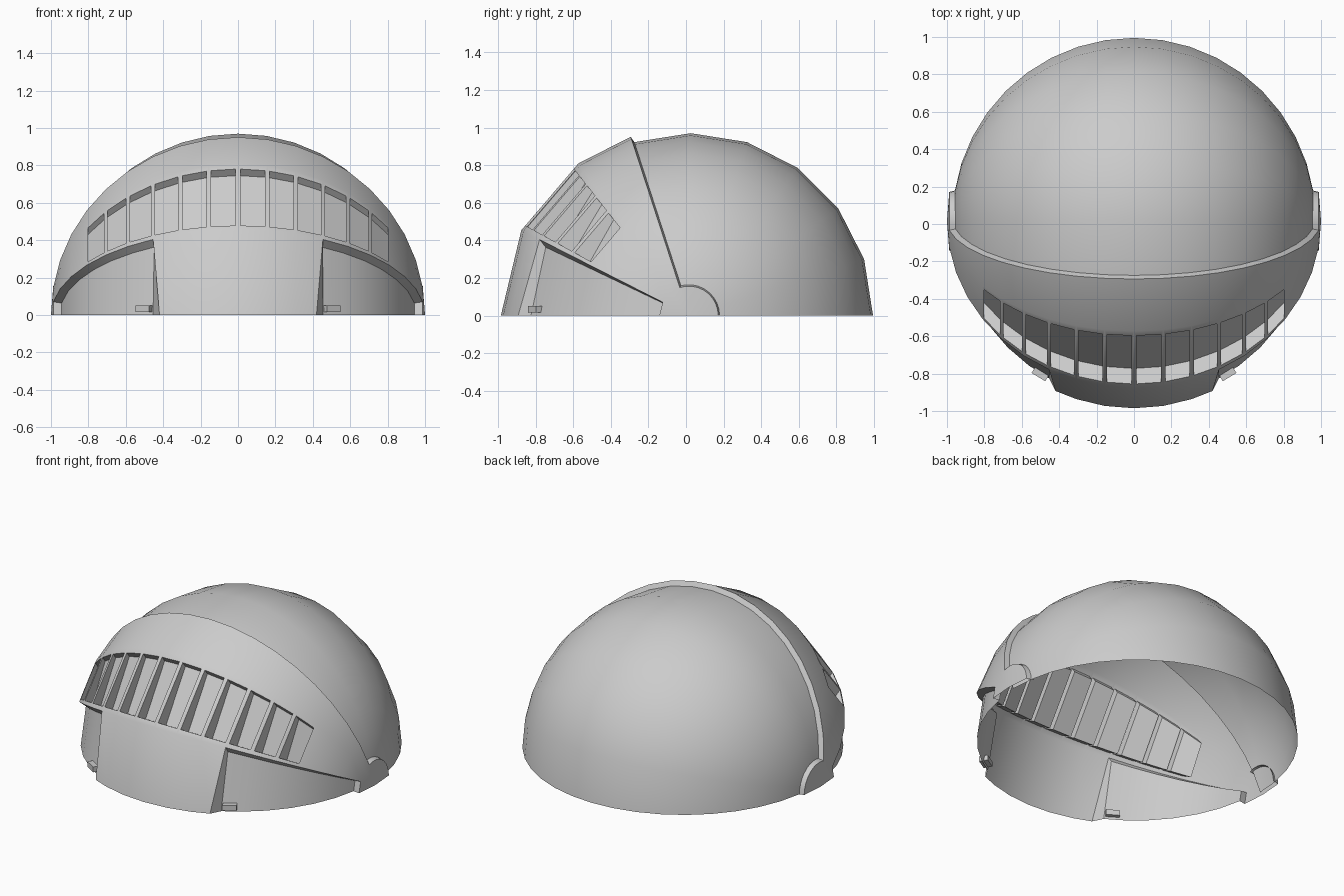
import bpy, bmesh
from math import sin, cos, radians
from mathutils import Vector

if "Cube" in bpy.data.objects:
    bpy.data.objects.remove(bpy.data.objects["Cube"])

CY = 0.015                       # y centre of the front shell
S = 9                            # latitude step in degrees


def pt(phi, theta, r=1.0, cy=CY):
    """Point on a sphere whose poles lie on the x axis."""
    p, t = radians(phi), radians(theta)
    return Vector((r * sin(p), cy + r * cos(p) * cos(t), r * cos(p) * sin(t)))


def finish(name, faces):
    bm = bmesh.new()
    for f in faces:
        bm.faces.new([bm.verts.new(v) for v in f])
    bmesh.ops.remove_doubles(bm, verts=bm.verts, dist=0.0005)
    bmesh.ops.recalc_face_normals(bm, faces=bm.faces)
    # make sure the sheet faces outward
    if sum(f.normal.dot(f.calc_center_median()) * f.calc_area() for f in bm.faces) < 0:
        bmesh.ops.reverse_faces(bm, faces=bm.faces)
    me = bpy.data.meshes.new(name)
    bm.to_mesh(me)
    bm.free()
    ob = bpy.data.objects.new(name, me)
    bpy.context.collection.objects.link(ob)
    bpy.context.view_layer.objects.active = ob
    ob.select_set(True)
    bpy.ops.object.shade_smooth_by_angle(angle=radians(30))
    ob.select_set(False)
    return ob


def quad(a, b, c, d):
    """Quad, or a triangle where two corners meet at a pole."""
    out = []
    for v in (a, b, c, d):
        if all((v - o).length > 0.0005 for o in out):
            out.append(v)
    return [out]


def sink(v, depth):
    """Push a point inward towards the x axis."""
    d = Vector((0, v.y - CY, v.z)).normalized()
    return v - d * depth


def mirrored(faces):
    return faces + [[Vector((-v.x, v.y, v.z)) for v in reversed(f)] for f in faces]


# back dome
DY, DR = 0.025, 0.97
dome = []
for i in range(-10, 10):
    for t in range(0, 108, 18):
        dome += quad(pt(i*S, t, DR, DY), pt(i*S+S, t, DR, DY),
                     pt(i*S+S, t+18, DR, DY), pt(i*S, t+18, DR, DY))
finish("back_dome", dome)

# front shell (right half, mirrored)
shell = []
for i in range(10):
    a, b = i * S, i * S + S
    # brow band and its bevelled rear rim
    shell += quad(pt(a, 108), pt(b, 108), pt(b, 126), pt(a, 126))
    if i < 9:
        shell += quad(pt(a, 108), pt(b, 108), pt(b, 108, DR, DY), pt(a, 108, DR, DY))
    # window band
    o = [pt(a, 126), pt(b, 126), pt(b, 153), pt(a, 153)]
    if i < 6:
        n = [pt(a+.7, 126).lerp(pt(a+.7, 153), .08), pt(b-.7, 126).lerp(pt(b-.7, 153), .08),
             pt(b-.7, 126).lerp(pt(b-.7, 153), .93), pt(a+.7, 126).lerp(pt(a+.7, 153), .93)]
        p = [sink(v, d) for v, d in zip(n, (.045, .045, .095, .095))]
        for k in range(4):
            m = (k + 1) % 4
            shell += quad(o[k], o[m], n[m], n[k])      # frame
            shell += quad(n[k], n[m], p[m], p[k])      # reveal
        shell += quad(*p)                              # pane
    else:
        shell += quad(*o)
    # lower band: plain in the middle and at the tip, recessed cheek between
    if i < 3 or i == 9:
        bb = 24.8 if i == 2 else b
        shell += quad(pt(a, 153), pt(b, 153), pt(bb, 180), pt(a, 180))
    else:
        R = .955
        a1, a2 = (28, 28.4) if i == 3 else (a, a)
        ct, cb, dt, db = pt(a1, 154.5, R), pt(a2, 180, R), pt(b, 154.5, R), pt(b, 180, R)
        shell += quad(ct, dt, db, cb)
        shell += quad(pt(a, 153), pt(b, 153), dt, ct)
        if i == 3:
            shell += quad(pt(a, 153), ct, cb, pt(24.8, 180))
        if i == 8:
            shell += quad(pt(b, 153), pt(b, 180), db, dt)
# hinge boss: polar cap carried round behind the shell, with a sloped wall
for k in range(9):
    t0, t1 = k * 12, k * 12 + 12
    e0, e1 = pt(81, t0), pt(81, t1)
    w = [Vector((.94, CY + .168 * cos(radians(t)), .168 * sin(radians(t)))) for t in (t0, t1)]
    shell += quad(e0, e1, pt(90, t1), pt(90, t0))
    shell += quad(e0, e1, w[1], w[0])
finish("front_shell", mirrored(shell))

# small cheek blocks
for s, side in ((1, "right"), (-1, "left")):
    bpy.ops.mesh.primitive_cube_add(size=1, location=(s * .497, -.795, .033),
                                    rotation=(0, 0, s * radians(31)))
    ob = bpy.context.object
    ob.name = side + "_cheek_block"
    ob.scale = (.085, .055, .035)
